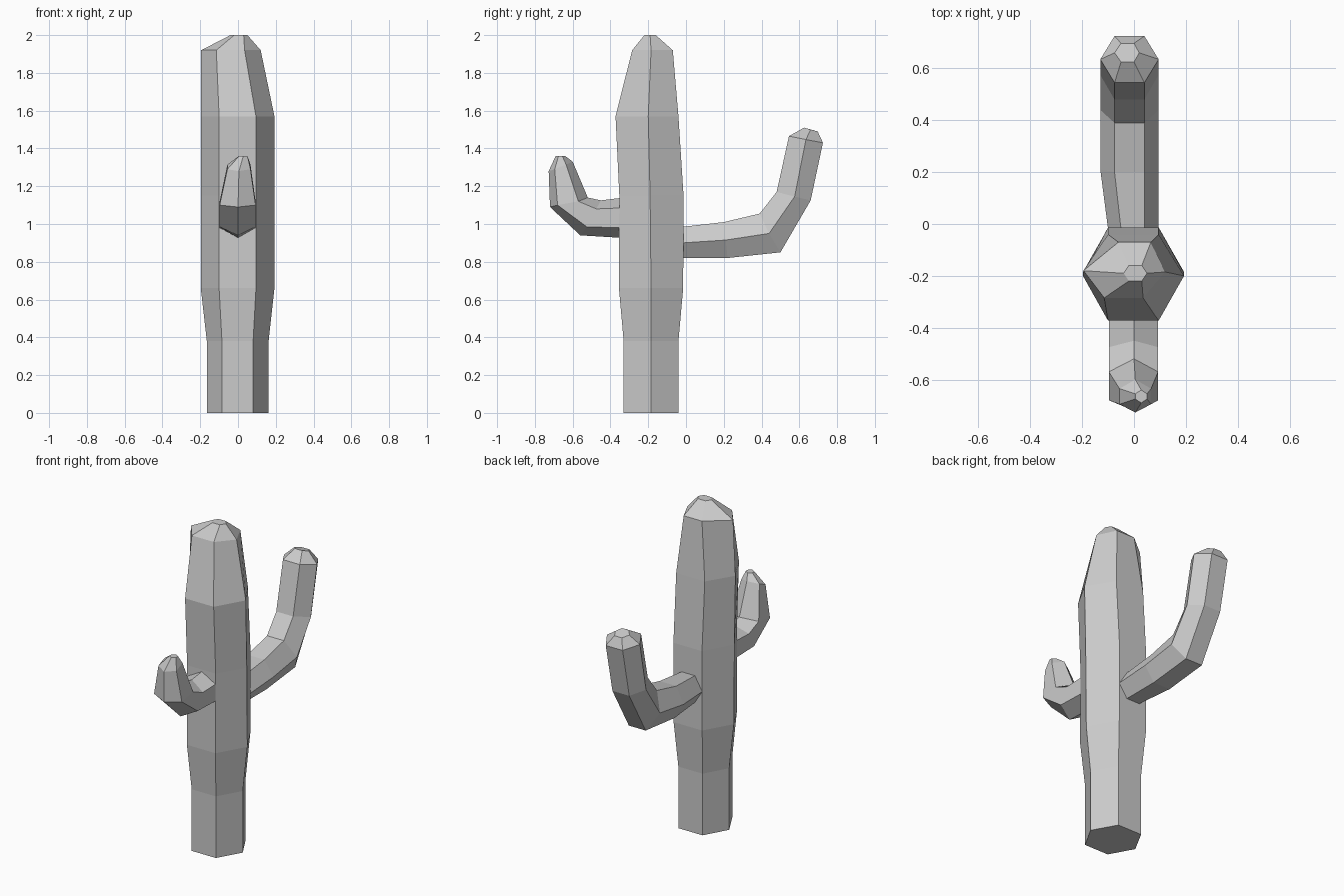
import bpy, bmesh


def loft(name, rings, cap_start):
    """Skin six-sided rings into a flat-shaded tube with a capped tip."""
    bm = bmesh.new()
    loops = [[bm.verts.new(p) for p in ring] for ring in rings]
    for a, b in zip(loops, loops[1:]):
        for i in range(6):
            j = (i + 1) % 6
            bm.faces.new((a[i], a[j], b[j], b[i]))
    bm.faces.new(loops[-1])
    if cap_start:
        bm.faces.new(loops[0][::-1])
    bmesh.ops.recalc_face_normals(bm, faces=bm.faces)
    # open tubes: make sure the normals point away from the tip
    tip = max(bm.faces, key=lambda f: f.calc_center_median().z)
    if tip.normal.z < 0:
        bmesh.ops.reverse_faces(bm, faces=bm.faces)
    mesh = bpy.data.meshes.new(name)
    bm.to_mesh(mesh)
    bm.free()
    obj = bpy.data.objects.new(name, mesh)
    bpy.context.collection.objects.link(obj)
    return obj


# Trunk: (z, left, front/back left, front/back right, right, front y, side y, back y)
trunk = [
    (0.00, -.165, -.085, .080, .162, -.330, -.185, -.040),
    (0.38, -.165, -.085, .080, .162, -.330, -.185, -.040),
    (0.66, -.197, -.100, .095, .193, -.355, -.185, -.015),
    (1.15, -.197, -.100, .095, .193, -.353, -.190, -.013),
    (1.57, -.197, -.100, .095, .193, -.373, -.200, -.040),
]
rings = [[(l, s, z), (fl, f, z), (fr, f, z), (r, s, z), (fr, b, z), (fl, b, z)]
         for z, l, fl, fr, r, f, s, b in trunk]
rings.append([(-.195, -.18, 1.92), (-.115, -.285, 1.92), (.035, -.285, 1.92),
              (.12, -.185, 1.92), (.065, -.07, 1.92), (-.06, -.07, 1.92)])
rings.append([(-.04, -.19, 2), (-.02, -.22, 2), (.03, -.22, 2),
              (.05, -.19, 2), (.03, -.16, 2), (-.02, -.16, 2)])
loft("trunk", rings, True)

# Back arm: (y, z) of top, middle and bottom edges, then x of the four edge columns
wide = (-.13, -.075, .04, .095)
back = [
    ((-.02, .985), (-.02, .90), (-.02, .82), (-.10, -.05, .04, .095)),
    ((.20, 1.01), (.21, .915), (.22, .82), wide),
    ((.39, 1.055), (.44, .95), (.50, .85), wide),
    ((.48, 1.17), (.575, 1.145), (.66, 1.125), wide),
    ((.545, 1.465), (.635, 1.447), (.725, 1.43), wide),
    ((.625, 1.51), (.66, 1.50), (.697, 1.49), (-.075, -.05, 0, .02)),
]
loft("back_arm", [[(x[0], *m), (x[1], *t), (x[2], *t), (x[3], *m), (x[2], *b), (x[1], *b)]
                  for t, m, b, x in back], False)

# Front arm: (y, z) of top, upper side, lower side and bottom edges, then x left/mid/right
full = (-.097, 0, .093)
front = [
    ((-.345, 1.138), (-.345, 1.085), (-.345, .98), (-.345, .927), full),
    ((-.45, 1.125), (-.475, 1.08), (-.525, .985), (-.56, .94), full),
    ((-.52, 1.14), (-.57, 1.12), (-.68, 1.10), (-.72, 1.09), full),
    ((-.60, 1.33), (-.635, 1.315), (-.695, 1.29), (-.727, 1.28), (-.056, .005, .066)),
    ((-.64, 1.36), (-.655, 1.36), (-.675, 1.36), (-.69, 1.36), (.005, .028, .05)),
]
loft("front_arm", [[(x[1], *t), (x[2], *u), (x[2], *l), (x[1], *b), (x[0], *l), (x[0], *u)]
                   for t, u, l, b, x in front], False)
